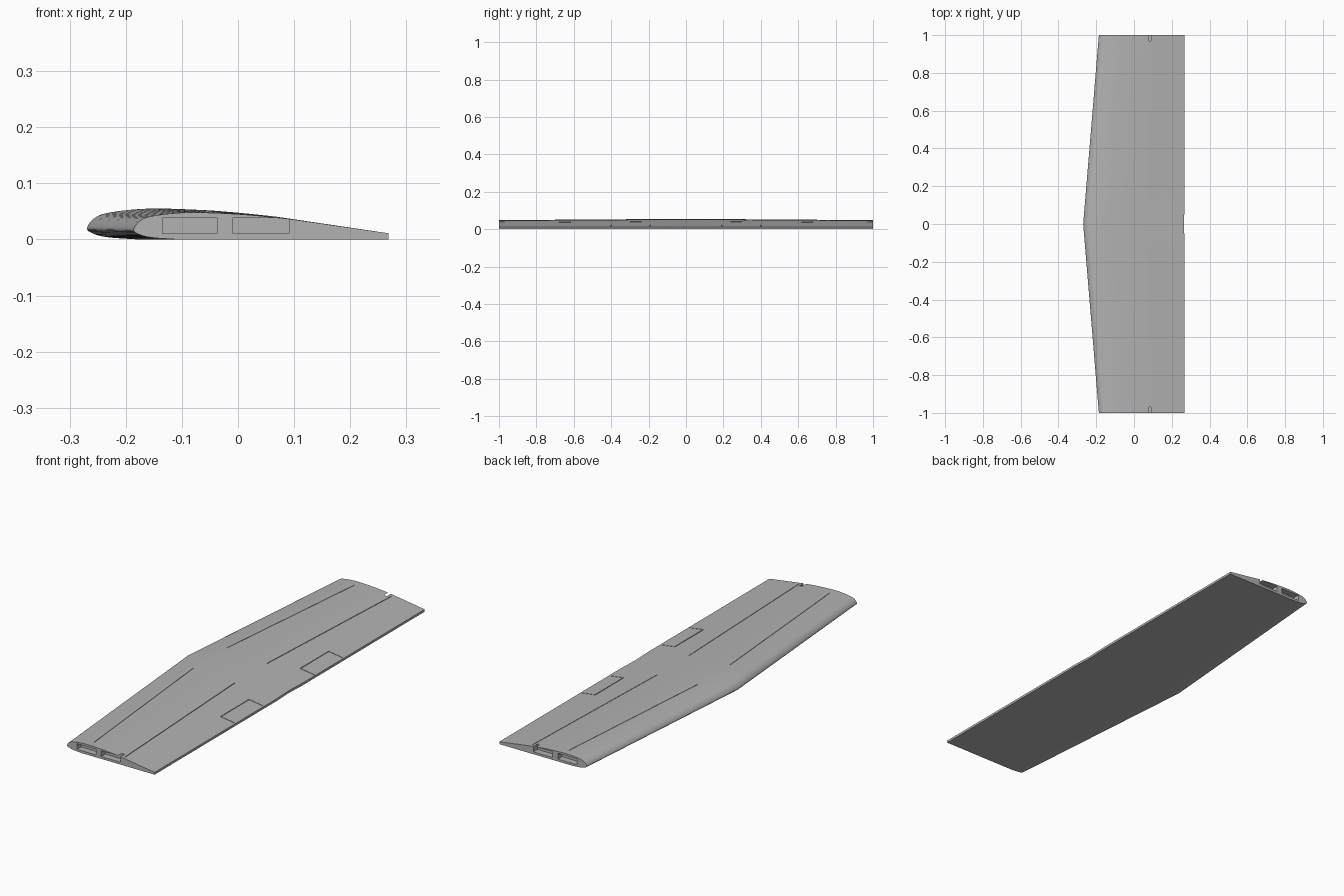
import bpy
import bmesh
from mathutils import Vector

cube = bpy.data.objects.get("Cube")
if cube:
    bpy.data.objects.remove(cube)

grey = bpy.data.materials.new("wing grey")
grey.use_nodes = True
colour = (0.45, 0.45, 0.45, 1)
grey.diffuse_color = colour
grey.node_tree.nodes["Principled BSDF"].inputs["Base Color"].default_value = colour

# Airfoil as (chord fraction, thickness fraction), from under the nose to the aft top
FOIL = [(0.17, 0), (0.07, 0.07), (0.02, 0.19), (0, 0.37), (0.026, 0.7), (0.08, 0.88),
        (0.21, 1), (0.38, 0.955), (0.5, 0.87), (0.62, 0.75), (0.8, 0.5)]
TE_HEIGHT = 0.011
STEPS = 6


def spline(points):
    """Catmull-Rom curve through the points."""
    pts = [Vector(p) for p in points]
    pts = [2 * pts[0] - pts[1]] + pts + [2 * pts[-1] - pts[-2]]
    out = []
    for a, b, c, d in zip(pts, pts[1:], pts[2:], pts[3:]):
        for i in range(STEPS):
            t = i / STEPS
            out.append(0.5 * (2 * b + (c - a) * t + (2 * a - 5 * b + 4 * c - d) * t * t
                              + (3 * b - a - 3 * c + d) * t ** 3))
    return out + [pts[-2]]


CURVE = spline(FOIL[:-1])


def section(y):
    """Airfoil outline at a span station."""
    s = abs(y)
    nose = -0.269 + 0.083 * s
    tail = 0.264 + 0.004 * min(1, s * 10)
    thick = 0.055 - 0.007 * s
    pts = [(nose + (tail - nose) * p.x, y, max(0, thick * p.y)) for p in CURVE]
    return pts + [(tail, y, TE_HEIGHT), (tail, y, 0)]


def top_height(x, y):
    """Height of the upper skin."""
    pts = section(y)[STEPS * 3:-1]
    for a, b in zip(pts, pts[1:]):
        if a[0] <= x <= b[0]:
            return a[2] + (b[2] - a[2]) * (x - a[0]) / (b[0] - a[0])
    return TE_HEIGHT


def make_object(name, bm):
    bmesh.ops.recalc_face_normals(bm, faces=bm.faces)
    mesh = bpy.data.meshes.new(name)
    bm.to_mesh(mesh)
    bm.free()
    mesh.materials.append(grey)
    obj = bpy.data.objects.new(name, mesh)
    bpy.context.collection.objects.link(obj)
    return obj


# Wing body lofted between tips and root
bm = bmesh.new()
rings = [[bm.verts.new(p) for p in section(y)] for y in (-1, -0.1, 0, 0.1, 1)]
for r, q in zip(rings, rings[1:]):
    for i in range(len(r)):
        j = (i + 1) % len(r)
        bm.faces.new((r[i], r[j], q[j], q[i]))
bm.faces.new(rings[0])
bm.faces.new(rings[-1])
wing = make_object("wing", bm)


def hexahedron(bm, low, high):
    """Closed solid between two four-point loops."""
    a = [bm.verts.new(p) for p in low]
    b = [bm.verts.new(p) for p in high]
    bm.faces.new(a)
    bm.faces.new(b)
    for i in range(4):
        j = (i + 1) % 4
        bm.faces.new((a[i], a[j], b[j], b[i]))


def groove(bm, start, end, width, depth=0.003):
    """Narrow cutter that follows the upper skin."""
    s, e = Vector(start), Vector(end)
    side = (e - s).normalized().orthogonal() * width / 2
    loop = [(p, top_height(p.x, p.y)) for p in (s - side, s + side, e + side, e - side)]
    hexahedron(bm, [(p.x, p.y, z - depth) for p, z in loop],
               [(p.x, p.y, z + 0.01) for p, z in loop])


def pocket(bm, x0, x1, sign):
    """Spar socket in a wing tip."""
    plan = [(x0, sign * 0.97), (x1, sign * 0.97), (x1, sign * 1.02), (x0, sign * 1.02)]
    hexahedron(bm, [(*p, 0.011) for p in plan], [(*p, 0.038) for p in plan])


# Tip sockets, panel lines and flap gaps on both halves
bm = bmesh.new()
for s in (-1, 1):
    pocket(bm, -0.135, -0.037, s)
    pocket(bm, -0.009, 0.091, s)
    groove(bm, (0.068, s * 0.12), (0.106, s * 0.985), 0.003)
    groove(bm, (-0.145, s * 0.12), (-0.07, s * 0.965), 0.002, 0.002)
    groove(bm, (0.191, s * 0.19), (0.191, s * 0.4), 0.004)
    for y in (0.19, 0.4):
        groove(bm, (0.19, s * y), (0.262, s * y), 0.003)
cutter = make_object("cutter", bm)
cutter.hide_render = True

cut = wing.modifiers.new("cut", 'BOOLEAN')
cut.operation = 'DIFFERENCE'
cut.solver = 'EXACT'
cut.use_self = True
cut.object = cutter
bpy.ops.object.select_all(action='DESELECT')
bpy.context.view_layer.objects.active = wing
wing.select_set(True)
bpy.ops.object.modifier_apply(modifier="cut")
bpy.data.objects.remove(cutter)
bpy.ops.object.shade_smooth_by_angle(angle=0.5)
